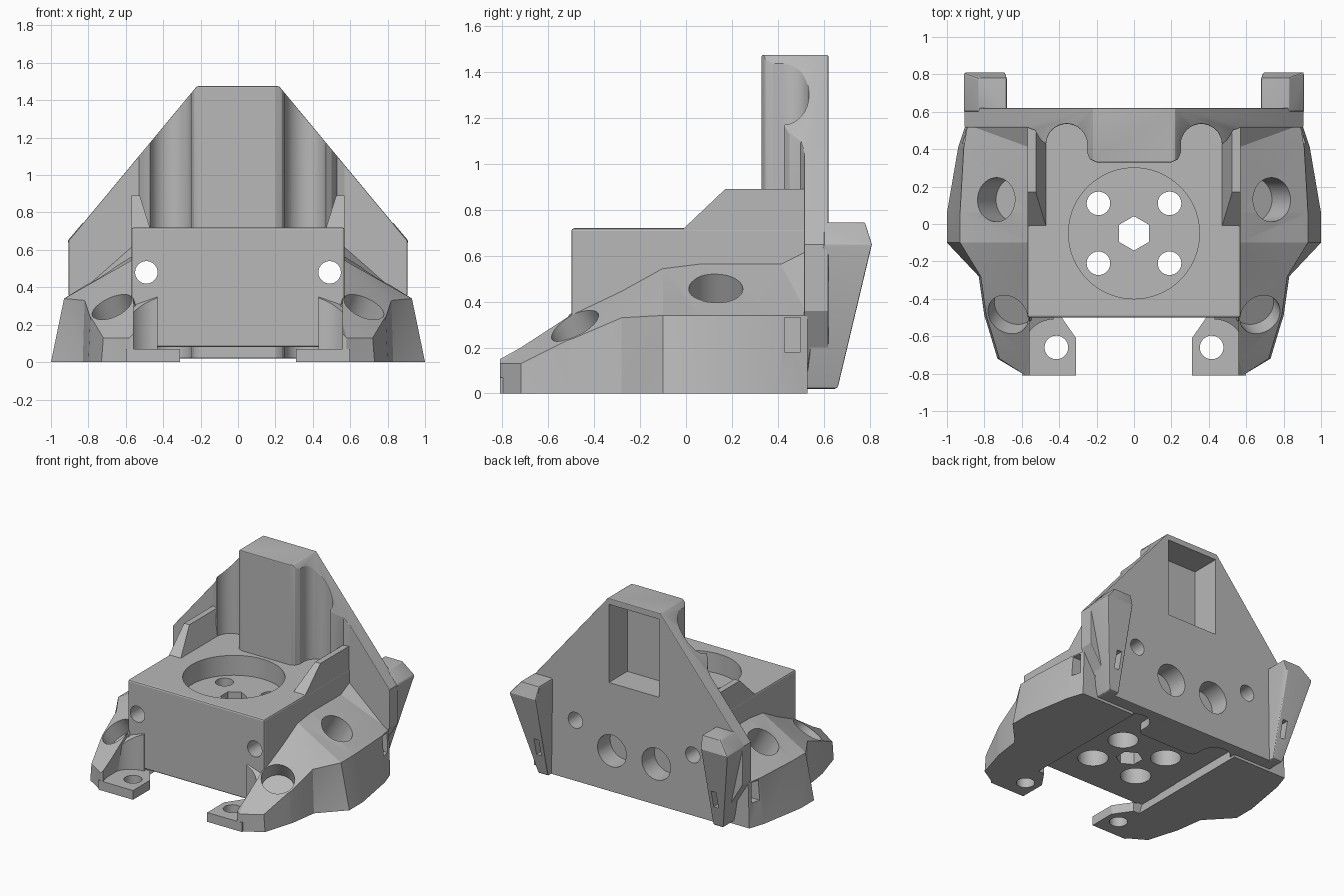
import bpy, bmesh, math
from mathutils import Vector

if "Cube" in bpy.data.objects:
    bpy.data.objects.remove(bpy.data.objects["Cube"])

grey = bpy.data.materials.new("plain_grey")
grey.use_nodes = True
grey.diffuse_color = (0.48, 0.48, 0.48, 1)
grey.node_tree.nodes["Principled BSDF"].inputs["Base Color"].default_value = (0.48, 0.48, 0.48, 1)


def finish(name, bm):
    bmesh.ops.recalc_face_normals(bm, faces=bm.faces)
    mesh = bpy.data.meshes.new(name)
    bm.to_mesh(mesh)
    bm.free()
    mesh.materials.append(grey)
    obj = bpy.data.objects.new(name, mesh)
    bpy.context.collection.objects.link(obj)
    return obj


def loft(name, rings, triangles=False):
    """Skin a row of equal rings of points and cap both ends."""
    bm = bmesh.new()
    rows = [[bm.verts.new(p) for p in ring] for ring in rings]
    n = len(rows[0])
    for a, b in zip(rows, rows[1:]):
        for i in range(n):
            j = (i + 1) % n
            bm.faces.new((a[i], a[j], b[j], b[i]))
    bm.faces.new(rows[0])
    bm.faces.new(rows[-1])
    if triangles:
        bmesh.ops.triangulate(bm, faces=bm.faces)
    return finish(name, bm)


def prism(name, outline, axis, lo, hi):
    """Extrude a 2D outline along one axis."""
    place = {"y": lambda u, v, w: (u, w, v),
             "z": lambda u, v, w: (u, v, w)}[axis]
    return loft(name, [[place(u, v, w) for u, v in outline] for w in (lo, hi)])


def box(name, x, y, z):
    outline = [(x[0], y[0]), (x[1], y[0]), (x[1], y[1]), (x[0], y[1])]
    return prism(name, outline, "z", *z)


def hull(name, points):
    bm = bmesh.new()
    for p in points:
        bm.verts.new(p)
    bmesh.ops.convex_hull(bm, input=bm.verts)
    loose = [v for v in bm.verts if not v.link_faces]
    bmesh.ops.delete(bm, geom=loose, context="VERTS")
    return finish(name, bm)


def rod(start, end, radius, sides=40):
    """Cylinder between two points, used as a drill."""
    a, b = Vector(start), Vector(end)
    bm = bmesh.new()
    bmesh.ops.create_cone(bm, cap_ends=True, segments=sides, radius1=radius,
                          radius2=radius, depth=(b - a).length)
    turn = (b - a).to_track_quat("Z", "Y").to_matrix()
    for v in bm.verts:
        v.co = turn @ v.co + (a + b) / 2
    return finish("drill", bm)


def apply_modifiers(obj):
    graph = bpy.context.evaluated_depsgraph_get()
    mesh = bpy.data.meshes.new_from_object(obj.evaluated_get(graph))
    obj.modifiers.clear()
    obj.data = mesh


def combine(cutter, *targets, mode="DIFFERENCE"):
    for obj in targets:
        mod = obj.modifiers.new("cut", "BOOLEAN")
        mod.operation, mod.object, mod.solver = mode, cutter, "EXACT"
        apply_modifiers(obj)
    bpy.data.objects.remove(cutter)


def soften(obj, width, segments=2):
    mod = obj.modifiers.new("soft", "BEVEL")
    mod.width, mod.segments = width, segments
    mod.limit_method, mod.angle_limit = "ANGLE", math.radians(40)
    apply_modifiers(obj)


def mirrored(half):
    return half + [(-u, v) for u, v in reversed(half)]


# Central block
block = box("central_block", (-0.57, 0.57), (-0.5, 0.56), (0.08, 0.72))
soften(block, 0.012)

# Back plate with hollow tower and scooped flanks
scoop = [(0.36 + 0.11 * math.cos(t), 0.425 + 0.11 * math.sin(t))
         for t in (math.pi * (1 - i / 16) for i in range(17))]
half = [(0.2, 0.33), (0.235, 0.345), (0.25, 0.38)] + scoop
half += [(0.5, 0.45), (0.53, 0.5), (0.57, 0.515), (0.95, 0.515), (0.95, 0.62)]
plate = prism("back_plate", mirrored(half), "z", 0, 1.6)
shape = mirrored([(0.7, 0.02), (0.75, 0.1), (0.905, 0.36), (0.905, 0.65), (0.22, 1.475)])
combine(prism("silhouette", shape, "y", 0, 1), plate, mode="INTERSECT")
soften(plate, 0.012)
combine(box("window", (-0.21, 0.21), (0.4, 0.8), (0.84, 1.43)), plate)

# Wing sections: y, outer bottom x, outer top x and z, inner bottom x, inner top z
SECTIONS = [
    (-0.81, 0.58, 0.58, 0.13, 0.56, 0.15),
    (-0.72, 0.73, 0.72, 0.13, 0.59, 0.20),
    (-0.52, 0.79, 0.78, 0.23, 0.59, 0.33),
    (-0.49, 0.80, 0.79, 0.24, 0.45, 0.35),
    (-0.28, 0.83, 0.82, 0.33, 0.45, 0.45),
    (-0.10, 1.00, 0.93, 0.34, 0.45, 0.55),
    (0.06, 1.00, 0.93, 0.34, 0.45, 0.57),
    (0.41, 0.94, 0.91, 0.34, 0.45, 0.57),
    (0.53, 0.90, 0.89, 0.34, 0.45, 0.63),
]
for s, side in ((1, "left"), (-1, "right")):
    wing = loft(side + "_wing", [
        [(s * inner, y, 0), (s * low, y, 0), (s * high, y, z), (s * 0.56, y, top)]
        for y, low, high, z, inner, top in SECTIONS], triangles=True)

    # Rear ear, leaning back and outward
    ear = hull(side + "_ear", [(s * x, y, z) for xs, ys, z in (
        ((0.69, 0.77), (0.52, 0.66), 0.02),
        ((0.69, 0.91), (0.6, 0.81), 0.65),
        ((0.68, 0.83), (0.6, 0.78), 0.745)) for x in xs for y in ys])
    soften(ear, 0.01)

    # Guide rail on top of the block
    hull(side + "_guide_rail",
         [(s * x, y, 0.7) for x in (0.465, 0.569) for y in (-0.03, 0.53)] +
         [(s * x, y, 0.89) for x in (0.525, 0.569) for y in (0.17, 0.53)])

    # Front mounting tab
    tab = prism(side + "_front_tab",
                [(s * x, y) for x, y in ((0.31, -0.81), (0.6, -0.81), (0.6, -0.48),
                                         (0.4, -0.48), (0.31, -0.61))], "z", 0, 0.07)
    combine(rod((s * 0.415, -0.66, -1), (s * 0.415, -0.66, 1), 0.063), tab)

    # Curved web blending the arm into the block, its top following the wing slope
    arc = [(0.43 + 0.16 * math.sin(t), -0.67 + 0.16 * math.cos(t))
           for t in (math.pi / 2 * i / 10 for i in range(11))]
    plan = arc + [(0.6, -0.67), (0.6, -0.48), (0.43, -0.48)]
    web = loft(side + "_front_web", [
        [(s * x, y, 0.02) for x, y in plan],
        [(s * x, y, 0.275 - 0.35 * (x - 0.67) + 0.5 * (y + 0.48)) for x, y in plan]])

    # Corner socket
    mouth = Vector((s * 0.67, -0.48, 0.285))
    lean = Vector((s * 0.35, -0.5, 1)).normalized()
    combine(rod(mouth - lean * 0.11, mouth + lean * 0.3, 0.115), wing, block, web)

    # Blind socket square to the wing slope, and a bolt recess beneath it
    mouth = Vector((s * 0.735, 0.13, 0.455))
    lean = Vector((s * 0.5, 0, 0.87)).normalized()
    combine(rod(mouth - lean * 0.2, mouth + lean * 0.3, 0.118), wing, block)
    combine(rod((s * 0.6, 0.03, -0.5), (s * 0.6, 0.03, 0.13), 0.11), wing, block)
    if s > 0:
        # Extra flat-bottomed pocket on the left wing only
        combine(rod((0.825, -0.052, 0.33), (0.825, -0.052, 0.7), 0.09), wing)

    # Strap slots and long bolt hole
    combine(box("slot", sorted((s * 0.8, s * 1.1)), (0.43, 0.5), (0.18, 0.33)), wing)
    combine(box("slot", sorted((s * 0.72, s * 0.76)), (0.65, 0.9), (0.18, 0.31)), ear)
    combine(rod((s * 0.49, -1, 0.48), (s * 0.49, 1, 0.48), 0.06), block, wing, plate)

    # Blind round recess in the back
    combine(rod((s * 0.185, 0.47, 0.33), (s * 0.185, 0.8, 0.33), 0.12), block, plate)

    # Counterbored bolt holes in the floor
    for y in (0.11, -0.21):
        combine(rod((s * 0.19, y, -1), (s * 0.19, y, 1), 0.063), block)
        combine(rod((s * 0.19, y, -1), (s * 0.19, y, 0.4), 0.105), block)

# Round pocket and hexagonal hole in the block
combine(rod((0, -0.05, 0.57), (0, -0.05, 1), 0.35, 72), block)
combine(rod((0, -0.05, -1), (0, -0.05, 1), 0.092, 6), block)

# Smooth curves, keep edges sharp
for obj in bpy.context.collection.objects:
    if obj.type == "MESH" and grey.name in obj.data.materials:
        bpy.ops.object.select_all(action="DESELECT")
        obj.select_set(True)
        bpy.context.view_layer.objects.active = obj
        bpy.ops.object.shade_smooth_by_angle(angle=math.radians(16))
